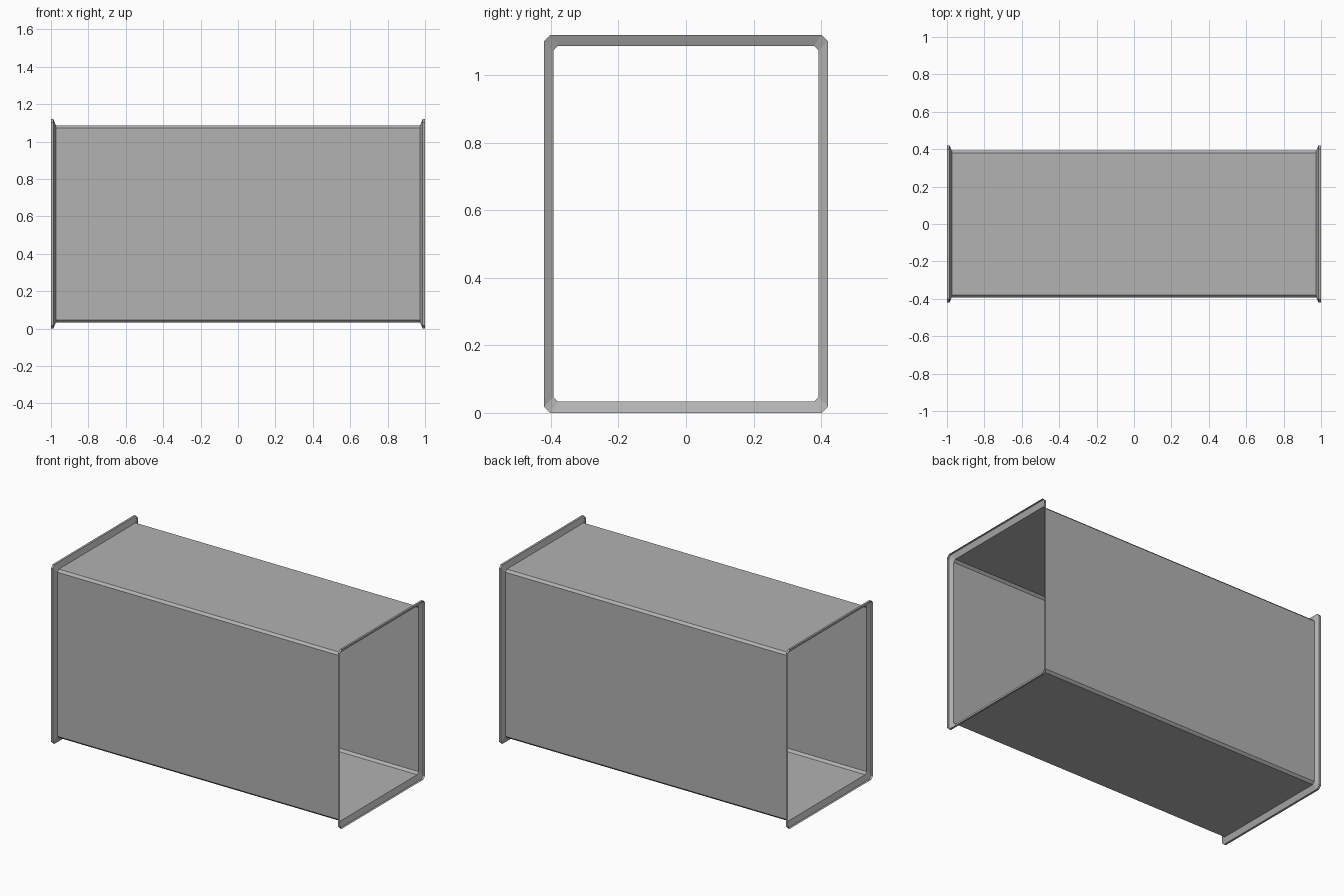
import bpy, bmesh

if "Cube" in bpy.data.objects:
    bpy.data.objects.remove(bpy.data.objects["Cube"])

CZ = 0.56

# dark grey sheet metal
metal = bpy.data.materials.new("dark_metal")
metal.diffuse_color = (0.445, 0.445, 0.445, 1)
metal.use_nodes = True
metal.node_tree.nodes["Principled BSDF"].inputs["Base Color"].default_value = metal.diffuse_color


def section(bm, x, hy, hz, c):
    # rectangular ring with chamfered corners
    pts = [(hy, hz - c), (hy - c, hz), (c - hy, hz), (-hy, hz - c),
           (-hy, c - hz), (c - hy, -hz), (hy - c, -hz), (hy, c - hz)]
    return [bm.verts.new((x, y, CZ + z)) for y, z in pts]


def sheet(name, stations):
    # open tube lofted through a row of sections
    bm = bmesh.new()
    rings = [section(bm, *s) for s in stations]
    for a, b in zip(rings, rings[1:]):
        for i in range(8):
            j = (i + 1) % 8
            bm.faces.new((a[i], a[j], b[j], b[i]))
    bmesh.ops.recalc_face_normals(bm, faces=bm.faces)
    me = bpy.data.meshes.new(name)
    bm.to_mesh(me)
    bm.free()
    me.materials.append(metal)
    ob = bpy.data.objects.new(name, me)
    bpy.context.collection.objects.link(ob)
    return ob


# straight duct body, open at both ends
duct = (0.393, 0.527, 0.014)
sheet("duct_body", [(-0.974, *duct), (0.974, *duct)])

# flared collar with a short straight lip at each end
rim = (0.42, 0.56, 0.018)
for side, label in ((-1, "left"), (1, "right")):
    sheet(label + "_flange",
          [(side * 0.974, *duct), (side * 0.987, *rim), (side * 1.0, *rim)])
